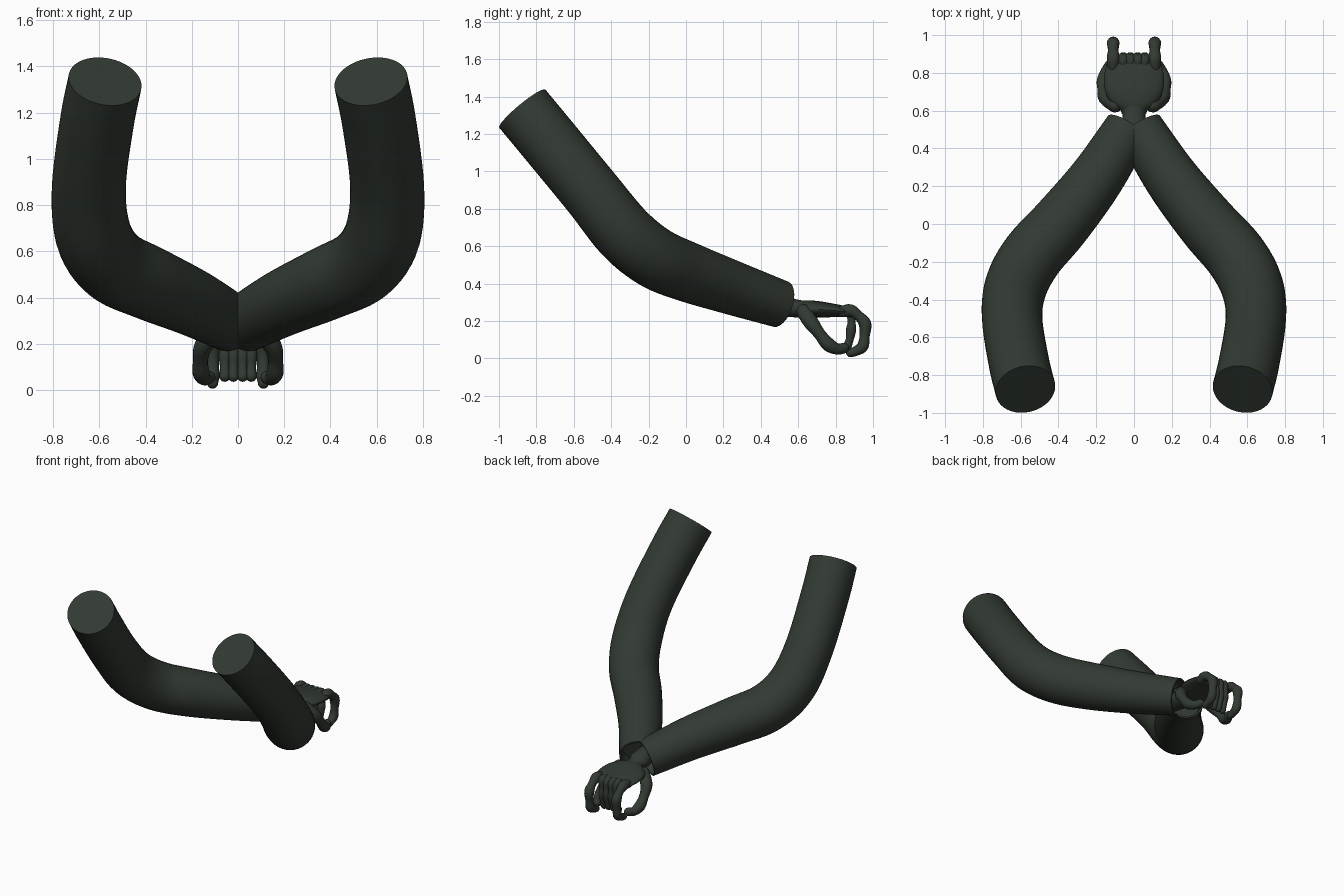
import bpy, bmesh, math
from mathutils import Vector

cube = bpy.data.objects.get("Cube")
if cube:
    bpy.data.objects.remove(cube)

mat = bpy.data.materials.new("dark green grey")
mat.use_nodes = True
COLOUR = (0.032, 0.042, 0.032, 1)
mat.diffuse_color = COLOUR
bsdf = mat.node_tree.nodes["Principled BSDF"]
bsdf.inputs["Base Color"].default_value = COLOUR
bsdf.inputs["Roughness"].default_value = 0.8


def smooth_path(points, steps):
    """Catmull-Rom through rows of x, y, z, half width, half height."""
    pts = [Vector(p) for p in points]
    pts = [2 * pts[0] - pts[1]] + pts + [2 * pts[-1] - pts[-2]]
    out = []
    for a, b, c, d in zip(pts, pts[1:], pts[2:], pts[3:]):
        for i in range(steps):
            t = i / steps
            out.append(0.5 * (2 * b + (c - a) * t + (2 * a - 5 * b + 4 * c - d) * t * t
                              + (3 * b - a - 3 * c + d) * t ** 3))
    return out + [pts[-2]]


def sweep(name, points, sides=16, steps=5, rounded=True, sleeve=False, mirror=False):
    """Tube with elliptical rings; ends are round, flat or a hollow sleeve."""
    rows = smooth_path([p if len(p) == 5 else (*p, p[3]) for p in points], steps)
    centres = [Vector(r[:3]) for r in rows]
    n = len(rows)
    rings = []
    for i, r in enumerate(rows):
        tangent = (centres[min(i + 1, n - 1)] - centres[max(i - 1, 0)]).normalized()
        rings.append((centres[i], tangent, r[3], r[4]))
    if rounded:
        def cap(ring, sign):
            c, t, w, h = ring
            return [(c + t * sign * min(w, h) * math.sin(a), t, w * math.cos(a), h * math.cos(a))
                    for a in (0.4, 0.8, 1.15, 1.45)]
        rings = cap(rings[0], -1)[::-1] + rings + cap(rings[-1], 1)
    if sleeve:
        c, t, w, h = rings[-1]
        for back, k in ((0, 0.9), (0.08, 0.86)):
            rings.append((c - t * back, t, w * k, h * k))
    bm = bmesh.new()
    loops = []
    for c, t, w, h in rings:
        side = (Vector((1, 0, 0)) - t * t.x).normalized()
        up = side.cross(t)
        loops.append([bm.verts.new(c + side * w * math.cos(a) + up * h * math.sin(a))
                      for a in (math.tau * k / sides for k in range(sides))])
    for lo, hi in zip(loops, loops[1:]):
        for k in range(sides):
            j = (k + 1) % sides
            bm.faces.new((lo[k], lo[j], hi[j], hi[k]))
    bm.faces.new(loops[0])
    bm.faces.new(loops[-1])
    bmesh.ops.recalc_face_normals(bm, faces=bm.faces)
    if sleeve:  # the two sleeves meet on the centre plane
        bmesh.ops.bisect_plane(bm, geom=bm.verts[:] + bm.edges[:] + bm.faces[:],
                               plane_co=(0, 0, 0), plane_no=(1, 0, 0), clear_inner=True)
    mesh = bpy.data.meshes.new(name)
    bm.to_mesh(mesh)
    bm.free()
    mesh.materials.append(mat)
    obj = bpy.data.objects.new(name, mesh)
    bpy.context.collection.objects.link(obj)
    bpy.ops.object.select_all(action='DESELECT')
    obj.select_set(True)
    bpy.context.view_layer.objects.active = obj
    bpy.ops.object.shade_smooth_by_angle(angle=math.radians(40))
    if mirror:
        obj.modifiers.new("Mirror", 'MIRROR').use_mirror_merge = False
    return obj


# Bent arms, flat at the shoulder and hollow at the cuff
sweep("arms", [(0.575, -0.875, 1.335, 0.16), (0.61, -0.73, 1.16, 0.16),
               (0.645, -0.5, 0.88, 0.16), (0.625, -0.33, 0.67, 0.165),
               (0.54, -0.17, 0.54, 0.165), (0.39, 0, 0.465, 0.16),
               (0.2, 0.24, 0.38, 0.145), (0.03, 0.505, 0.29, 0.127)],
      sides=40, steps=6, rounded=False, sleeve=True, mirror=True)

# Wrist and palm
sweep("wrist", [(0, 0.4, 0.3, 0.06), (0, 0.53, 0.28, 0.07, 0.06), (0, 0.57, 0.27, 0.06, 0.05),
                (0, 0.64, 0.26, 0.07, 0.045)], sides=20)
sweep("palm", [(0, 0.6, 0.265, 0.07, 0.04), (0, 0.64, 0.262, 0.12, 0.048),
               (0, 0.7, 0.262, 0.152, 0.045), (0, 0.78, 0.257, 0.158, 0.037),
               (0, 0.85, 0.25, 0.145, 0.03)], sides=28)

# Curled middle fingers, straight down from the knuckles
for label, x in (("inner", 0.02), ("second", 0.057)):
    sweep(label + "_fingers", [(x, 0.83, 0.25, 0.024), (x, 0.875, 0.255, 0.029),
                               (x, 0.885, 0.2, 0.021), (x, 0.882, 0.15, 0.027),
                               (x, 0.875, 0.1, 0.021), (x, 0.86, 0.06, 0.024)],
          steps=4, mirror=True)

# Outer fingers, bowed forward and hooked back at the tip
sweep("outer_fingers", [(0.11, 0.83, 0.25, 0.03), (0.11, 0.88, 0.255, 0.034),
                        (0.11, 0.925, 0.225, 0.027), (0.11, 0.957, 0.185, 0.034),
                        (0.11, 0.955, 0.12, 0.027), (0.11, 0.945, 0.065, 0.031),
                        (0.11, 0.91, 0.04, 0.026), (0.11, 0.88, 0.03, 0.024)],
      steps=4, mirror=True)

# Thumbs, swung out and down under the palm
sweep("thumbs", [(0.1, 0.63, 0.25, 0.04), (0.15, 0.67, 0.19, 0.04),
                 (0.162, 0.715, 0.13, 0.032), (0.16, 0.76, 0.075, 0.037),
                 (0.145, 0.81, 0.05, 0.03), (0.125, 0.845, 0.055, 0.028)],
      steps=4, mirror=True)
